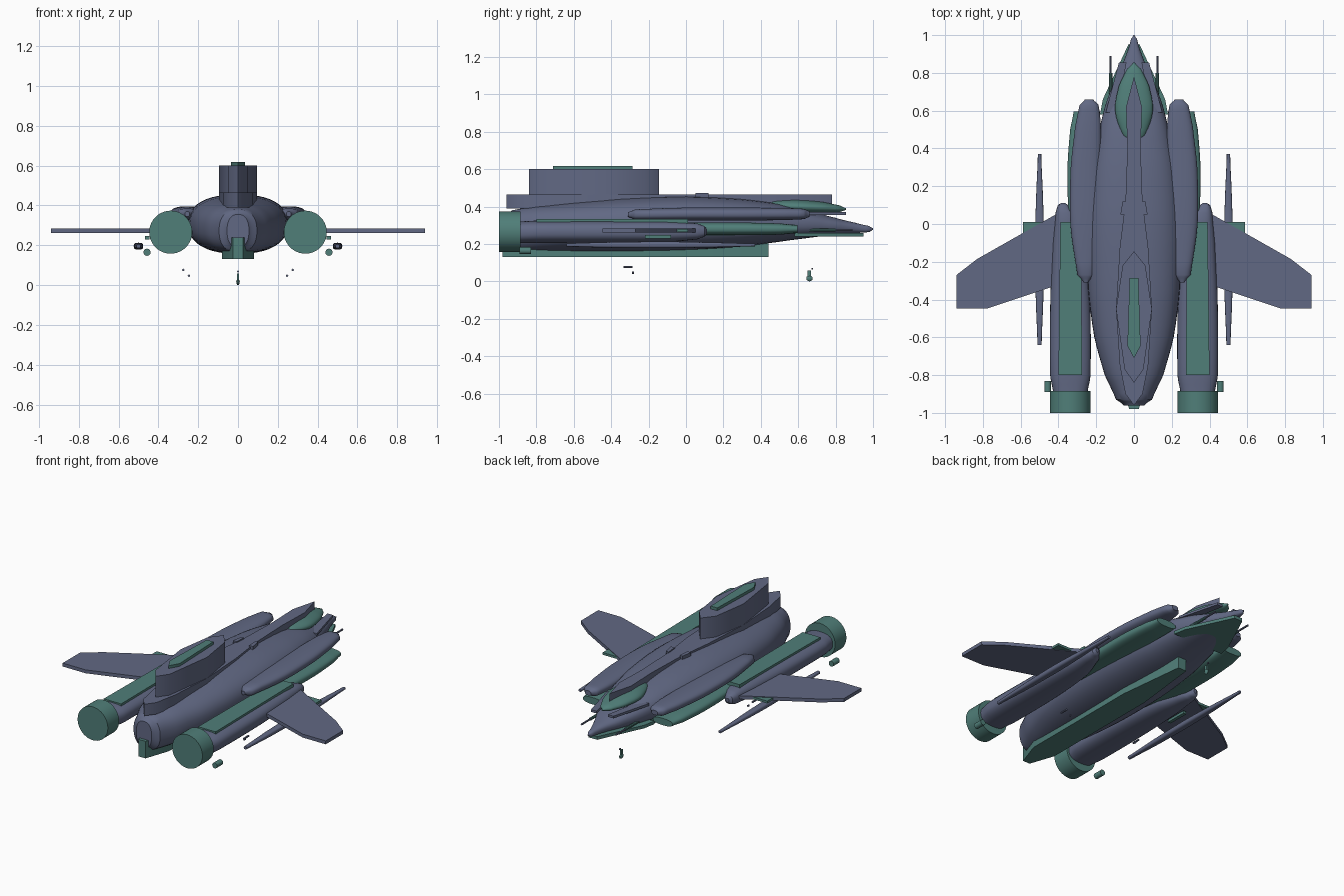
import bpy, bmesh, math


def material(name, rgb):
    m = bpy.data.materials.new(name)
    m.diffuse_color = (*rgb, 1)
    return m


HULL = material("slate_hull", (0.12, 0.14, 0.23))
TRIM = material("teal_trim", (0.08, 0.21, 0.19))


def finish(name, bm, mat, mirror=False):
    """Turn a bmesh into a named object, optionally mirrored across x."""
    bmesh.ops.recalc_face_normals(bm, faces=bm.faces)
    me = bpy.data.meshes.new(name)
    bm.to_mesh(me)
    bm.free()
    me.materials.append(mat)
    ob = bpy.data.objects.new(name, me)
    bpy.context.collection.objects.link(ob)
    if mirror:
        ob.modifiers.new("mirror", 'MIRROR')
    bpy.ops.object.select_all(action='DESELECT')
    ob.select_set(True)
    bpy.context.view_layer.objects.active = ob
    bpy.ops.object.shade_smooth_by_angle(angle=math.radians(35))
    return ob


def spline(rows, steps):
    """Smooth a list of section rows with a Catmull-Rom curve."""
    out = []
    for i in range(len(rows) - 1):
        p = [rows[max(0, min(len(rows) - 1, i + k))] for k in (-1, 0, 1, 2)]
        for j in range(steps):
            t = j / steps
            out.append([0.5 * (2 * b + (c - a) * t + (2 * a - 5 * b + 4 * c - d) * t * t
                               + (3 * b - a - 3 * c + d) * t ** 3)
                        for a, b, c, d in zip(*p)])
            out[-1][0] = p[1][0] + (p[2][0] - p[1][0]) * t
    return out + [list(rows[-1])]


def loft(name, rows, mat, mirror=False, power=2.0, steps=4, n=32):
    """Skin along y; rows are (y, centre x, half width, bottom z, top z)."""
    bm = bmesh.new()
    rings = []
    for y, cx, hw, lo, hi in spline(rows, steps):
        ring = []
        for k in range(n):
            a = 2 * math.pi * k / n
            c, s = math.cos(a), math.sin(a)
            x = math.copysign(abs(c) ** (2 / power), c) * max(hw, 0.001)
            z = math.copysign(abs(s) ** (2 / power), s) * (hi - lo) / 2
            ring.append(bm.verts.new((cx + x, y, (lo + hi) / 2 + z)))
        rings.append(ring)
    for a, b in zip(rings, rings[1:]):
        for k in range(n):
            bm.faces.new((a[k], a[(k + 1) % n], b[(k + 1) % n], b[k]))
    bm.faces.new(rings[0])
    bm.faces.new(rings[-1])
    return finish(name, bm, mat, mirror)


def prism(name, outline, z0, z1, mat, mirror=False):
    """Extrude a plan outline between two heights."""
    bm = bmesh.new()
    lo = [bm.verts.new((x, y, z0)) for x, y in outline]
    hi = [bm.verts.new((x, y, z1)) for x, y in outline]
    n = len(lo)
    bm.faces.new(lo)
    bm.faces.new(hi)
    for k in range(n):
        bm.faces.new((lo[k], lo[(k + 1) % n], hi[(k + 1) % n], hi[k]))
    return finish(name, bm, mat, mirror)


def both(half):
    """Close a right-hand half outline symmetrically about x = 0."""
    return half + [(-x, y) for x, y in reversed(half) if x > 0]


def rect(x0, x1, y0, y1):
    return [(x0, y0), (x1, y0), (x1, y1), (x0, y1)]


def tube(name, x, z, r, y0, y1, mat, mirror=True, n=40):
    return loft(name, [(y0, x, r, z - r, z + r), (y1, x, r, z - r, z + r)],
                mat, mirror, 2, 1, n)


# Main body
loft("fuselage", [
    (-0.96, 0, 0.055, 0.19, 0.355), (-0.93, 0, 0.095, 0.165, 0.38),
    (-0.80, 0, 0.155, 0.158, 0.405), (-0.60, 0, 0.21, 0.158, 0.425),
    (-0.35, 0, 0.242, 0.158, 0.445), (0.0, 0, 0.25, 0.165, 0.455),
    (0.30, 0, 0.225, 0.185, 0.44), (0.50, 0, 0.185, 0.212, 0.415),
    (0.65, 0, 0.145, 0.232, 0.38), (0.80, 0, 0.085, 0.25, 0.34),
    (0.90, 0, 0.04, 0.258, 0.315), (0.98, 0, 0.016, 0.264, 0.296),
    (1.0, 0, 0.003, 0.276, 0.284)], HULL, power=2.4, n=40)
prism("keel", both([(0.025, -0.98), (0.08, -0.82), (0.08, 0.0), (0.03, 0.44)]),
      0.13, 0.24, TRIM)

# Spine and dorsal tower
prism("dorsal_spine", both([(0, -0.96), (0.045, -0.90), (0.075, -0.75), (0.095, -0.45),
                            (0.075, -0.12), (0.045, 0.12), (0.035, 0.40),
                            (0.042, 0.62), (0, 0.78)]), 0.39, 0.465, HULL)
prism("dorsal_tower", both([(0, -0.84), (0.05, -0.77), (0.095, -0.45),
                            (0.06, -0.22), (0, -0.145)]), 0.46, 0.60, HULL)
prism("tower_cap", both([(0, -0.71), (0.035, -0.645), (0.023, -0.285)]),
      0.59, 0.618, TRIM)
prism("spine_fin", [(0.045, 0.05), (0.072, 0.05), (0.06, 0.12), (0.04, 0.12)],
      0.45, 0.472, HULL, True)

# Cockpit and nose details
loft("canopy", [(0.42, 0, 0.012, 0.39, 0.42), (0.47, 0, 0.062, 0.375, 0.433),
                (0.60, 0, 0.10, 0.36, 0.438), (0.73, 0, 0.08, 0.362, 0.425),
                (0.82, 0, 0.038, 0.37, 0.407), (0.855, 0, 0.004, 0.382, 0.392)], TRIM)
prism("cheek_panel", [(0.04, 0.855), (0.08, 0.855), (0.15, 0.59), (0.09, 0.59)],
      0.355, 0.37, HULL, True)
prism("chin_plate", both([(0.18, 0.58), (0.165, 0.66), (0.03, 0.95)]), 0.24, 0.26, TRIM)
tube("gun_housing", 0.124, 0.275, 0.009, 0.62, 0.80, TRIM, n=10)
tube("gun_barrel", 0.124, 0.275, 0.006, 0.79, 0.89, HULL, n=8)

# Shoulder and side pods
loft("shoulder_pod", [
    (-0.31, 0.255, 0.012, 0.345, 0.37), (-0.27, 0.255, 0.045, 0.33, 0.385),
    (0.0, 0.255, 0.082, 0.325, 0.395), (0.30, 0.255, 0.08, 0.325, 0.395),
    (0.52, 0.243, 0.068, 0.328, 0.393), (0.63, 0.238, 0.05, 0.333, 0.388),
    (0.66, 0.238, 0.022, 0.345, 0.375)], HULL, True, 2.5)
loft("side_pod", [
    (-0.30, 0.27, 0.05, 0.25, 0.305), (0.0, 0.27, 0.075, 0.247, 0.315),
    (0.30, 0.27, 0.082, 0.247, 0.315), (0.50, 0.26, 0.078, 0.25, 0.31),
    (0.595, 0.25, 0.07, 0.258, 0.302)], TRIM, True, 2.6)

# Engines
loft("nacelle", [
    (-0.90, 0.337, 0.09, 0.205, 0.32), (-0.80, 0.337, 0.107, 0.205, 0.325),
    (-0.40, 0.338, 0.105, 0.205, 0.325), (-0.10, 0.345, 0.085, 0.21, 0.322),
    (0.06, 0.365, 0.05, 0.225, 0.31), (0.10, 0.375, 0.028, 0.24, 0.295),
    (0.112, 0.375, 0.01, 0.255, 0.28)], HULL, True, 2.5)
tube("engine_nozzle", 0.338, 0.266, 0.108, -1.0, -0.885, TRIM)
prism("nacelle_top_plate", [(0.275, -0.80), (0.40, -0.80), (0.39, 0.01), (0.28, 0.01)],
      0.28, 0.333, TRIM, True)
tube("rear_thruster", 0.457, 0.165, 0.018, -0.89, -0.83, TRIM, n=16)

# Wings and underwing parts
prism("wing", [(0.38, 0.07), (0.83, -0.185), (0.94, -0.27), (0.94, -0.447),
               (0.775, -0.447), (0.38, -0.315)], 0.262, 0.284, HULL, True)
prism("wing_leading_plate", rect(0.40, 0.588, -0.10, 0.01), 0.265, 0.28, TRIM, True)
prism("wing_pylon", rect(0.445, 0.466, -0.22, -0.08), 0.23, 0.247, TRIM, True)
loft("wing_lance", [
    (-0.64, 0.5, 0.011, 0.186, 0.204), (-0.40, 0.5, 0.02, 0.18, 0.21),
    (-0.10, 0.5, 0.024, 0.178, 0.213), (0.15, 0.5, 0.018, 0.182, 0.208),
    (0.37, 0.5, 0.009, 0.187, 0.203)], HULL, True, 3, n=16)

# Small detached details beneath
tube("belly_marker", 0.275, 0.077, 0.006, -0.335, -0.285, HULL, n=8)
tube("belly_stud", 0.247, 0.047, 0.006, -0.29, -0.278, HULL, n=8)
prism("chin_sensor_post", rect(-0.005, 0.005, 0.65, 0.668), 0.025, 0.058, TRIM)
loft("chin_sensor", [(0.643, 0, 0.004, 0.008, 0.024), (0.66, 0, 0.009, 0.0, 0.032),
                     (0.677, 0, 0.004, 0.008, 0.024)], TRIM, n=12)
tube("chin_sensor_tip", 0, 0.068, 0.005, 0.67, 0.68, HULL, False, 8)
